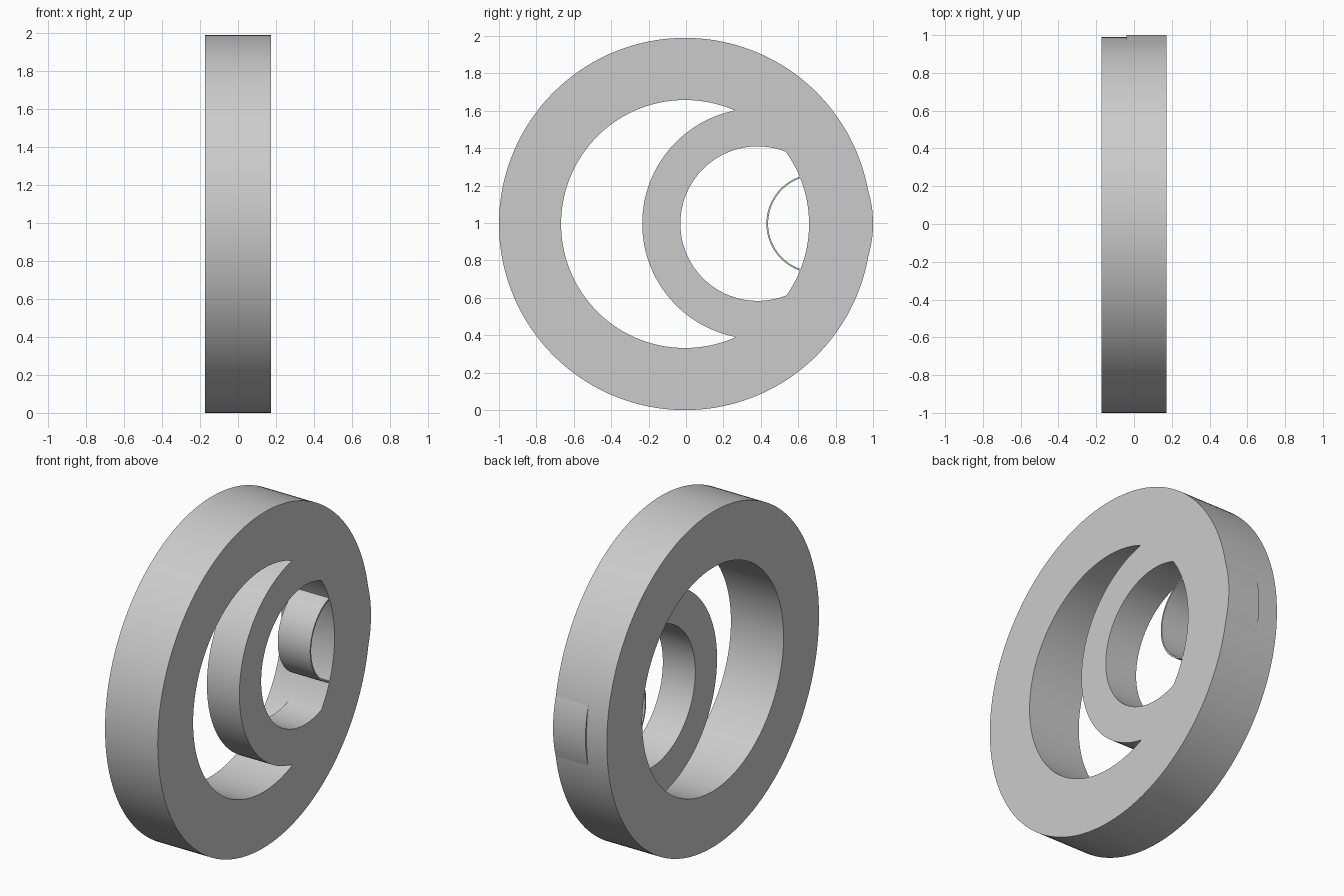
import bpy, bmesh, math

if "Cube" in bpy.data.objects:
    bpy.data.objects.remove(bpy.data.objects["Cube"])

SEG = 160


def ring(name, cy, cz, r_out, r_in, x0, x1):
    """Square-edged ring whose axis runs along x."""
    bm = bmesh.new()
    section = [(x0, r_in), (x1, r_in), (x1, r_out), (x0, r_out)]
    loops = []
    for i in range(SEG):
        a = 2 * math.pi * i / SEG
        loops.append([bm.verts.new((x, cy + r * math.cos(a), cz + r * math.sin(a)))
                      for x, r in section])
    for i in range(SEG):
        p, q = loops[i], loops[(i + 1) % SEG]
        for k in range(4):
            n = (k + 1) % 4
            bm.faces.new((p[k], p[n], q[n], q[k]))
    bmesh.ops.recalc_face_normals(bm, faces=bm.faces)
    mesh = bpy.data.meshes.new(name)
    bm.to_mesh(mesh)
    bm.free()
    obj = bpy.data.objects.new(name, mesh)
    bpy.context.collection.objects.link(obj)
    bpy.ops.object.select_all(action='DESELECT')
    obj.select_set(True)
    bpy.context.view_layer.objects.active = obj
    bpy.ops.object.shade_smooth_by_angle(angle=math.radians(30))
    return obj


FRONT = 0.173   # shared flush face
STEP = -0.04    # back of the two shallower rings

# Large full-depth ring
ring("outer_ring", -0.005, 0.995, 0.995, 0.663, -0.173, FRONT)
# Medium ring, offset to +y and recessed at the back
ring("middle_ring", 0.383, 0.997, 0.617, 0.413, STEP, FRONT)
# Thin-walled small tube
ring("inner_tube", 0.696, 0.997, 0.266, 0.257, STEP, FRONT)
